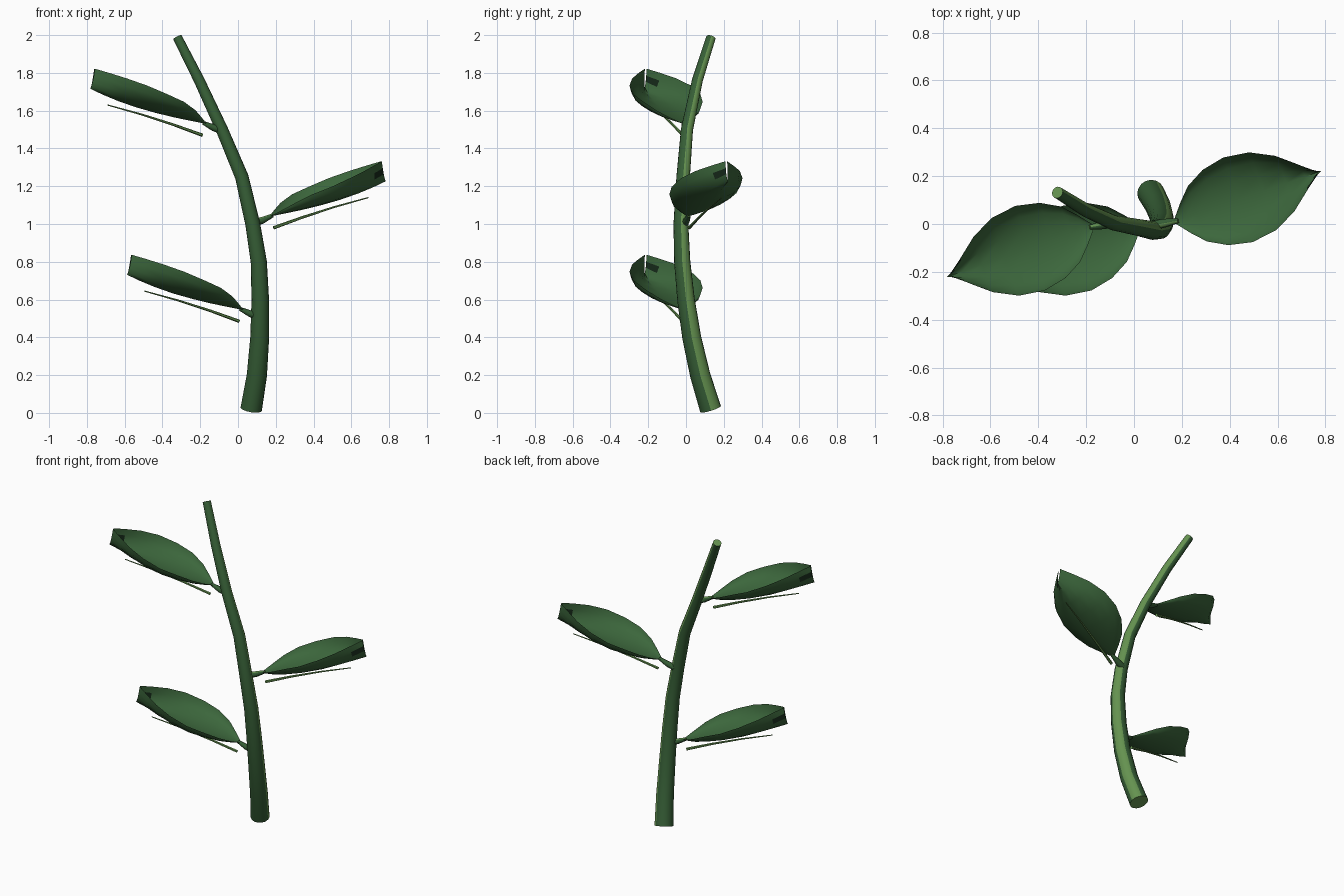
import bpy, bmesh, math
from mathutils import Vector

old = bpy.data.objects.get("Cube")
if old:
    bpy.data.objects.remove(old)


def material(name, rgb):
    m = bpy.data.materials.new(name)
    m.use_nodes = True
    color = (*rgb, 1)
    m.diffuse_color = color
    bsdf = next(n for n in m.node_tree.nodes if n.type == 'BSDF_PRINCIPLED')
    bsdf.inputs["Base Color"].default_value = color
    bsdf.inputs["Roughness"].default_value = 0.8
    return m


LEAF = material("leaf green", (0.045, 0.135, 0.045))
STEM = material("stem green", (0.036, 0.11, 0.036))
LIGHT = material("light green", (0.13, 0.29, 0.08))
DARK = material("dark spot", (0.008, 0.022, 0.01))


def finish(name, bm, mats, angle=50):
    mesh = bpy.data.meshes.new(name)
    bm.to_mesh(mesh)
    bm.free()
    obj = bpy.data.objects.new(name, mesh)
    bpy.context.collection.objects.link(obj)
    for m in mats:
        mesh.materials.append(m)
    bpy.ops.object.select_all(action='DESELECT')
    obj.select_set(True)
    bpy.context.view_layer.objects.active = obj
    bpy.ops.object.shade_smooth_by_angle(angle=math.radians(angle))
    return obj


def tube(name, path, radii, sides, mats, stripe=()):
    """Sweep a circle along a path; striped sides and end caps use slot 1."""
    bm = bmesh.new()
    pts = [Vector(p) for p in path]
    rings = []
    for i, p in enumerate(pts):
        t = (pts[min(i + 1, len(pts) - 1)] - pts[max(i - 1, 0)]).normalized()
        ref = Vector((0, 0, 1)) if abs(t.x) > 0.75 else Vector((1, 0, 0))
        a = (ref - t * ref.dot(t)).normalized()
        b = t.cross(a)
        angles = [math.tau * k / sides for k in range(sides)]
        rings.append([bm.verts.new(p + radii[i] * (a * math.cos(s) + b * math.sin(s)))
                      for s in angles])
    for r0, r1 in zip(rings, rings[1:]):
        for k in range(sides):
            j = (k + 1) % sides
            f = bm.faces.new((r0[k], r0[j], r1[j], r1[k]))
            f.material_index = int(k in stripe)
    for cap in (rings[0][::-1], rings[-1]):
        bm.faces.new(cap).material_index = len(mats) - 1
    return finish(name, bm, mats)


# Curved tapering stem with a pale stripe down one side
spine = [(0.07, 0.13, 0.02), (0.1, 0.075, 0.2), (0.115, 0.03, 0.4),
         (0.118, 0, 0.6), (0.11, -0.02, 0.8), (0.078, -0.027, 1),
         (0.02, -0.015, 1.25), (-0.085, 0.005, 1.5), (-0.205, 0.06, 1.76),
         (-0.32, 0.132, 1.987)]
last = len(spine) - 1
tube("stem", spine, [0.057 - 0.032 * i / last for i in range(last + 1)], 16,
     [STEM, LIGHT], stripe=(0, 1, 2))

# Leaf stations: distance along the axis, half width, keel height, rim height
STATIONS = [(0, 0.008, 1.04, 1.043), (0.047, 0.066, 1.049, 1.075),
            (0.1, 0.122, 1.059, 1.112), (0.18, 0.166, 1.075, 1.157),
            (0.28, 0.187, 1.098, 1.197), (0.39, 0.172, 1.128, 1.243),
            (0.49, 0.123, 1.162, 1.281), (0.57, 0.06, 1.195, 1.31),
            (0.635, 0.005, 1.226, 1.332)]
AXIS = Vector((0.946, 0.326, 0))
SIDE = Vector((-0.326, 0.946, 0))
BASE = Vector((0.17, 0.01, 0))
COLS = 8


def add_leaf(label, flip, dx, dz):
    def place(p):
        return Vector((p.x * flip + dx, p.y * flip, p.z + dz))

    # Boat-shaped blade, folding shut toward the tip
    bm = bmesh.new()
    rows = []
    for u, w, keel, rim in STATIONS:
        row = []
        for c in range(COLS + 1):
            s = 2 * c / COLS - 1
            t = abs(s)
            across = math.copysign(math.sin(t * math.pi / 2) ** 0.9, s) * w
            rise = (rim - keel) * t ** 1.5
            lean = 0.012 * (1 - 2 * t) * (u / 0.635) ** 4
            p = BASE + AXIS * (u + lean) + SIDE * across
            p.z = keel + rise
            row.append(bm.verts.new(place(p)))
        rows.append(row)
    for i in range(len(rows) - 1):
        for c in range(COLS):
            f = bm.faces.new((rows[i][c], rows[i + 1][c],
                              rows[i + 1][c + 1], rows[i][c + 1]))
            # Small dark spot on one half near the tip
            if i == len(rows) - 2 and c == 1:
                spot = f
    bmesh.ops.inset_individual(bm, faces=[spot], thickness=0.003)
    spot.material_index = 1
    finish(label + "_leaf", bm, [LEAF, DARK], 60)

    # Thin rib hanging under the blade
    ribs = []
    for u, z in ((0.02, 0.98), (0.18, 1.035), (0.36, 1.09), (0.55, 1.14)):
        p = BASE + AXIS * u
        p.z = z
        ribs.append(place(p))
    tube(label + "_leaf_rib", ribs, [0.009, 0.007, 0.005, 0.003], 6, [LIGHT])

    # Short stalk joining the blade to the stem
    stalk = [Vector((0.085, -0.005, 1.005)), Vector((0.13, 0.004, 1.02)),
             Vector((0.185, 0.014, 1.046))]
    tube(label + "_leaf_stalk", [place(p) for p in stalk],
         [0.02, 0.018, 0.01], 8, [STEM, LIGHT], stripe=(0,))


add_leaf("middle", 1, 0, 0)
add_leaf("upper", -1, 0, 0.49)
add_leaf("lower", -1, 0.195, -0.495)
